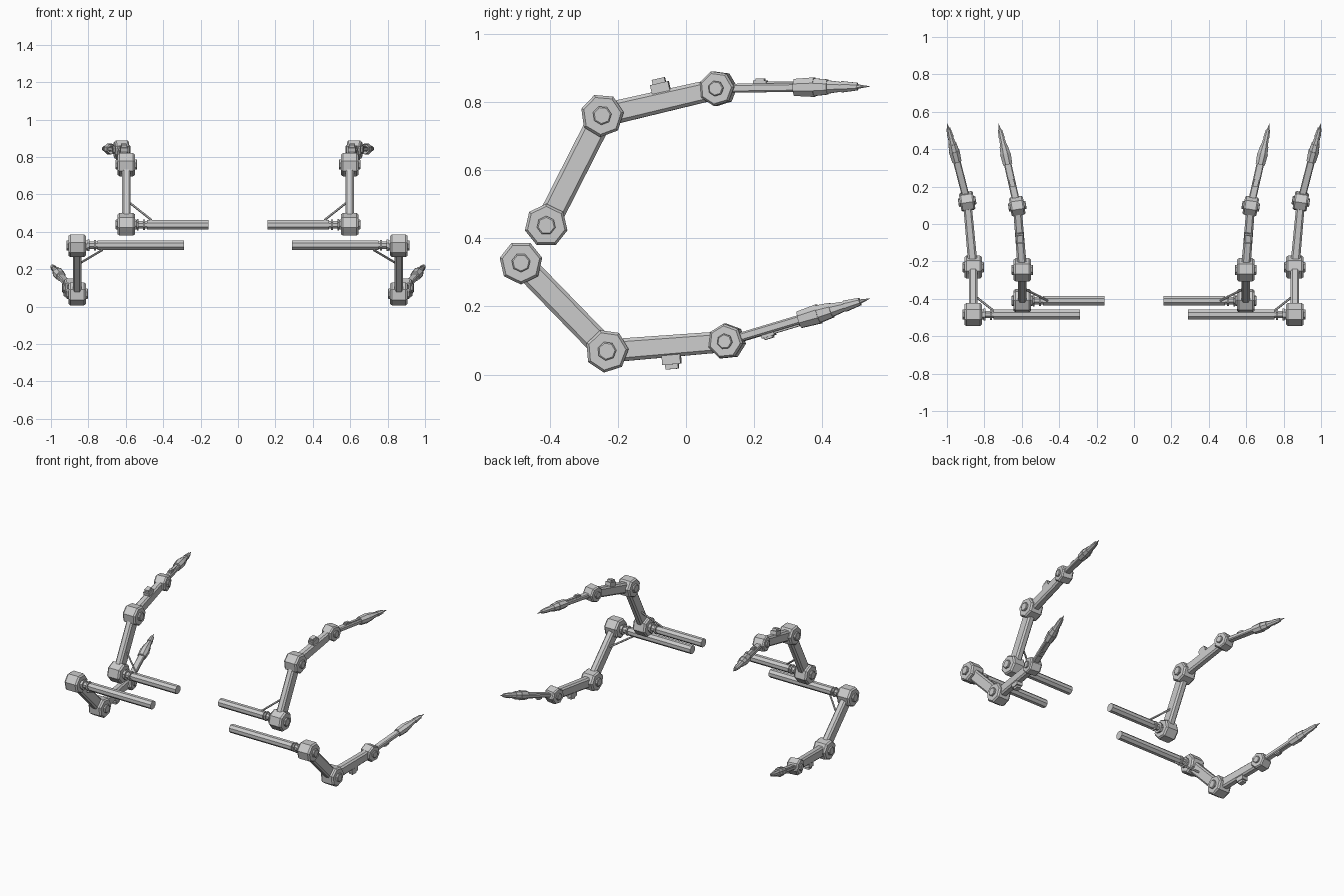
import bpy
import math
from mathutils import Vector

if "Cube" in bpy.data.objects:
    bpy.data.objects.remove(bpy.data.objects["Cube"], do_unlink=True)

UP = Vector((0, 0, 1))


def ngon(n, phase=0.0):
    """Unit polygon section with its first corner at the phase angle."""
    angles = [math.radians(phase) + math.tau * i / n for i in range(n)]
    return [(math.cos(a), math.sin(a)) for a in angles]


def box(w, h, c=0.0):
    """Rectangular section of half sizes w, h with chamfered corners."""
    if c == 0:
        return [(w, h), (-w, h), (-w, -h), (w, -h)]
    return [(w, h - c), (w - c, h), (c - w, h), (-w, h - c),
            (-w, c - h), (c - w, -h), (w - c, -h), (w, c - h)]


def loft(name, origin, axis, section, stations, ref=UP):
    """Sweep a section along an axis; stations are (distance, scale)."""
    axis = axis.normalized()
    u = ref.cross(axis).normalized()
    v = axis.cross(u)
    n = len(section)
    verts = [origin + axis * t + u * (a * s) + v * (b * s)
             for t, s in stations for a, b in section]
    faces = [(k * n + i, k * n + (i + 1) % n,
              (k + 1) * n + (i + 1) % n, (k + 1) * n + i)
             for k in range(len(stations) - 1) for i in range(n)]
    faces += [tuple(reversed(range(n))),
              tuple(range(len(verts) - n, len(verts)))]
    mesh = bpy.data.meshes.new(name)
    mesh.from_pydata(verts, [], faces)
    mesh.update()
    obj = bpy.data.objects.new(name, mesh)
    bpy.context.collection.objects.link(obj)
    mirror = obj.modifiers.new("Mirror", "MIRROR")
    mirror.use_mirror_merge = False
    return obj


def joint(name, centre, size, phase, yaw=0.0):
    """Seven-sided hub with chamfered rims and a raised cap on each side."""
    axis = Vector((math.cos(yaw), -math.sin(yaw), 0))
    half = [(0.058, 0.024), (0.055, 0.028), (0.046, 0.028),
            (0.046, 0.056), (0.036, 0.064)]
    profile = [(-t, r) for t, r in half] + [(t, r) for t, r in reversed(half)]
    loft(name, centre, axis, ngon(7, phase),
         [(t * size, r * size) for t, r in profile])


def pad(name, centre, along, side, layers):
    """Stacked blocks on a limb; layers are (start, end, width, length)."""
    across = UP.cross(along).normalized()
    normal = along.normalized().cross(across) * side
    for i, (a, b, w, length) in enumerate(layers):
        loft(f"{name}_{i + 1}", centre, normal, box(length, w),
             [(a, 1), (b, 1)], ref=across)


def arm(label, inner_x, side, shoulder, elbow, wrist, tip, phases):
    shoulder, elbow, wrist, tip = map(Vector, (shoulder, elbow, wrist, tip))

    # Mounting tube with stepped collar
    start = Vector((inner_x, shoulder.y, shoulder.z))
    reach = shoulder.x - inner_x
    tube = [(0, 0.028), (reach - 0.11, 0.028), (reach - 0.11, 0.021),
            (reach, 0.021)]
    loft(label + "_mount_tube", start, Vector((1, 0, 0)), ngon(8, 22.5), tube)
    for i, (d, r) in enumerate([(0.1, 0.031), (0.066, 0.034)]):
        loft(f"{label}_collar_{i + 1}", shoulder - Vector((d, 0, 0)),
             Vector((1, 0, 0)), ngon(8, 22.5), [(0, r), (0.01, r)])

    # Joints
    joint(label + "_shoulder_joint", shoulder, 1, phases[0])
    joint(label + "_elbow_joint", elbow, 1, phases[1])
    joint(label + "_wrist_joint", wrist, 0.82, phases[2], math.radians(9))

    # Chamfered limb beams
    upper, lower, fore = elbow - shoulder, wrist - elbow, tip - wrist
    loft(label + "_upper_beam", shoulder, upper, box(0.023, 0.036, 0.01),
         [(0, 1), (upper.length, 1)])
    loft(label + "_lower_beam", elbow, lower, box(0.025, 0.034, 0.01),
         [(0, 1), (lower.length, 0.9)])
    loft(label + "_forearm", wrist, fore, box(0.02, 0.013, 0.005),
         [(0, 1), (0.24, 1)])

    # Diagonal brace from tube to beam
    foot = shoulder + Vector((-0.135, 0, 0.025 * side))
    head = shoulder + upper * 0.36 + Vector((-0.02, 0, 0))
    brace = head - foot
    loft(label + "_brace", foot, brace, ngon(6),
         [(0, 0.006), (brace.length, 0.006)])

    # Raised fittings on the limbs
    pad(label + "_beam_fitting", elbow + lower * 0.53, lower, side,
        [(0.025, 0.054, 0.02, 0.027), (0.054, 0.068, 0.015, 0.019)])
    pad(label + "_forearm_fitting", wrist + fore * 0.28, fore, side,
        [(0.008, 0.022, 0.013, 0.02), (0.022, 0.028, 0.009, 0.013)])
    pad(label + "_forearm_plate", wrist + fore * 0.4, fore, side,
        [(0.008, 0.018, 0.008, 0.045)])

    # Stepped tool head ending in a spike
    tool = [(0.23, 0.027), (0.29, 0.031), (0.29, 0.028), (0.33, 0.024),
            (0.33, 0.021), (0.372, 0.015), (0.372, 0.018), (0.42, 0.012),
            (0.42, 0.007), (fore.length, 0.0005)]
    loft(label + "_tool_head", wrist, fore, ngon(8, 22.5), tool)


arm("upper_arm", 0.157, 1, (0.597, -0.41, 0.437), (0.597, -0.246, 0.76),
    (0.624, 0.094, 0.839), (0.725, 0.54, 0.845), (90, -95, 5))
arm("lower_arm", 0.29, -1, (0.86, -0.484, 0.328), (0.86, -0.232, 0.069),
    (0.892, 0.12, 0.097), (1.0, 0.54, 0.223), (-90, -98, -7))
